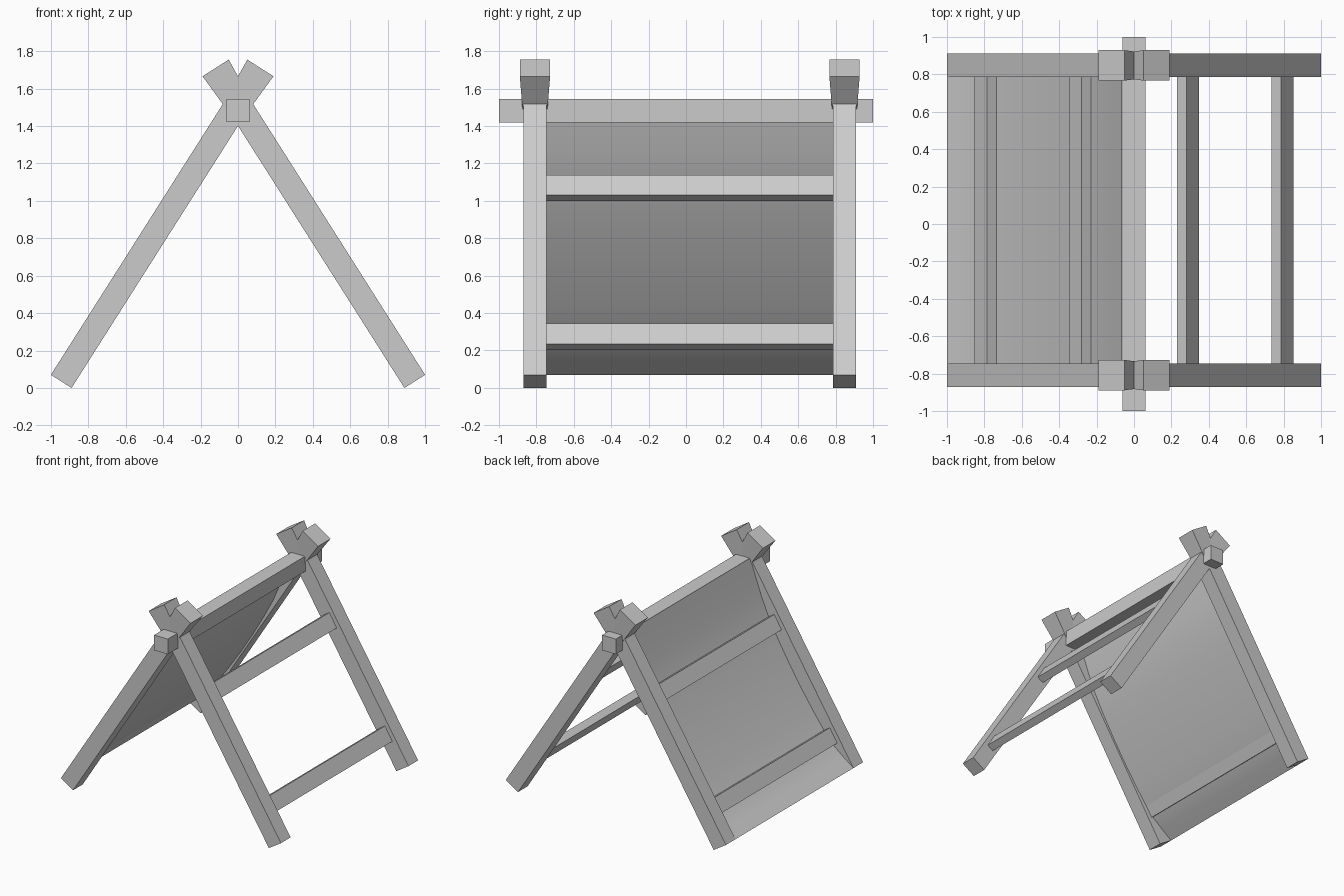
import bpy

if "Cube" in bpy.data.objects:
    bpy.data.objects.remove(bpy.data.objects["Cube"])

# Leg frame: t runs up along the leg, d runs inward from its outer face
U, N = (0.536, 0.844), (0.844, -0.536)
FRONT_Y, BACK_Y = -0.8075, 0.8475


def leg_point(side, t, d, y):
    """side -1: leg footed at -x, side 1: mirrored."""
    x = -1 + U[0] * t + N[0] * d
    z = 0.07 + U[1] * t + N[1] * d
    return (-side * x, y, z)


def make(name, verts, faces, smooth=False):
    me = bpy.data.meshes.new(name)
    me.from_pydata(verts, [], faces)
    ob = bpy.data.objects.new(name, me)
    bpy.context.collection.objects.link(ob)
    bpy.context.view_layer.objects.active = ob
    ob.select_set(True)
    bpy.ops.object.mode_set(mode='EDIT')
    bpy.ops.mesh.select_all(action='SELECT')
    bpy.ops.mesh.normals_make_consistent(inside=False)
    bpy.ops.object.mode_set(mode='OBJECT')
    if smooth:
        bpy.ops.object.shade_smooth_by_angle()
    ob.select_set(False)
    return ob


def loft(name, rings):
    """Closed bar through a list of four-cornered rings."""
    verts = [v for r in rings for v in r]
    n = len(rings)
    faces = [(0, 1, 2, 3), tuple(range(4 * n - 4, 4 * n))]
    for i in range(n - 1):
        for j in range(4):
            k = (j + 1) % 4
            faces.append((4*i + j, 4*i + k, 4*i + 4 + k, 4*i + 4 + j))
    return make(name, verts, faces)


for side, sname in ((-1, "left"), (1, "right")):
    # Crossed legs, flaring at the top
    for yc, yname in ((FRONT_Y, "front"), (BACK_Y, "back")):
        rings = []
        for t, d0, d1, h in ((0, 0, 0.131, 0.0625), (1.70, 0, 0.131, 0.0625),
                             (1.985, -0.017, 0.149, 0.081)):
            rings.append([leg_point(side, t, d, yc + s * h)
                          for d, s in ((d0, -1), (d1, -1), (d1, 1), (d0, 1))])
        loft(f"{yname}_{sname}_leg", rings)
    # Flat rungs between the legs
    for t, rname in ((0.282, "lower"), (1.225, "upper")):
        rings = [[leg_point(side, t + a, d, y) for a, d in
                  ((-0.064, 0.035), (0.064, 0.035), (0.064, 0.095), (-0.064, 0.095))]
                 for y in (FRONT_Y + 0.06, BACK_Y - 0.06)]
        loft(f"{rname}_{sname}_rung", rings)

# Ridge pole
loft("ridge_pole", [[(x, y, z) for x, z in
     ((-0.062, 1.42), (0.062, 1.42), (0.062, 1.545), (-0.062, 1.545))] for y in (-1, 1)])

# Sagging cloth panel on the left side, from foot to ridge
profile = [(0, 0), (0.11, 0.043), (0.22, 0.081), (0.34, 0.098), (0.5, 0.109),
           (0.7, 0.116), (0.9, 0.116), (1.1, 0.109), (1.29, 0.095),
           (1.45, 0.069), (1.6, 0.036), (1.744, 0.002)]
verts = [leg_point(-1, t, d, y) for t, d in profile for y in (-0.747, 0.787)]
make("cloth_panel", verts,
     [(2*i, 2*i + 1, 2*i + 3, 2*i + 2) for i in range(len(profile) - 1)], True)
